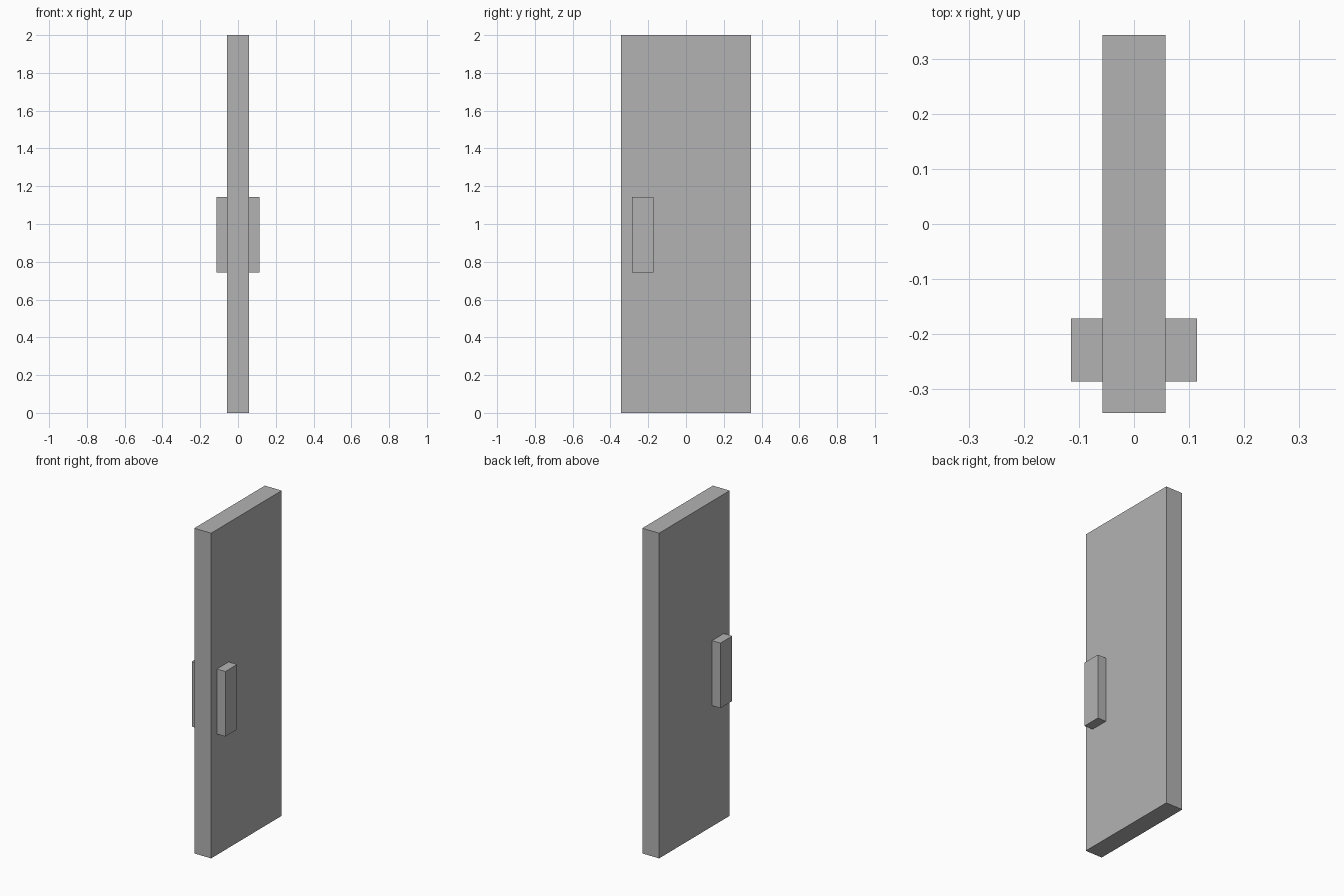
import bpy

default = bpy.data.objects.get("Cube")
if default:
    bpy.data.objects.remove(default, do_unlink=True)

grey = bpy.data.materials.new("plain_grey")
grey.use_nodes = True
colour = (0.45, 0.45, 0.45, 1)
grey.diffuse_color = colour
grey.node_tree.nodes["Principled BSDF"].inputs["Base Color"].default_value = colour

U = 2 / 35  # panel half thickness, the module for every size


def box(name, size, centre):
    bpy.ops.mesh.primitive_cube_add(size=1, location=[c * U for c in centre])
    ob = bpy.context.object
    ob.name = name
    ob.scale = [s * U for s in size]
    bpy.ops.object.transform_apply(location=False, rotation=False, scale=True)
    ob.data.materials.append(grey)
    return ob


# Door slab
box("door_panel", (2, 12, 35), (0, 0, 17.5))

# One block handle on each face
for side, x in (("left", 1.5), ("right", -1.5)):
    box(side + "_handle", (1, 2, 7), (x, -4, 16.5))
